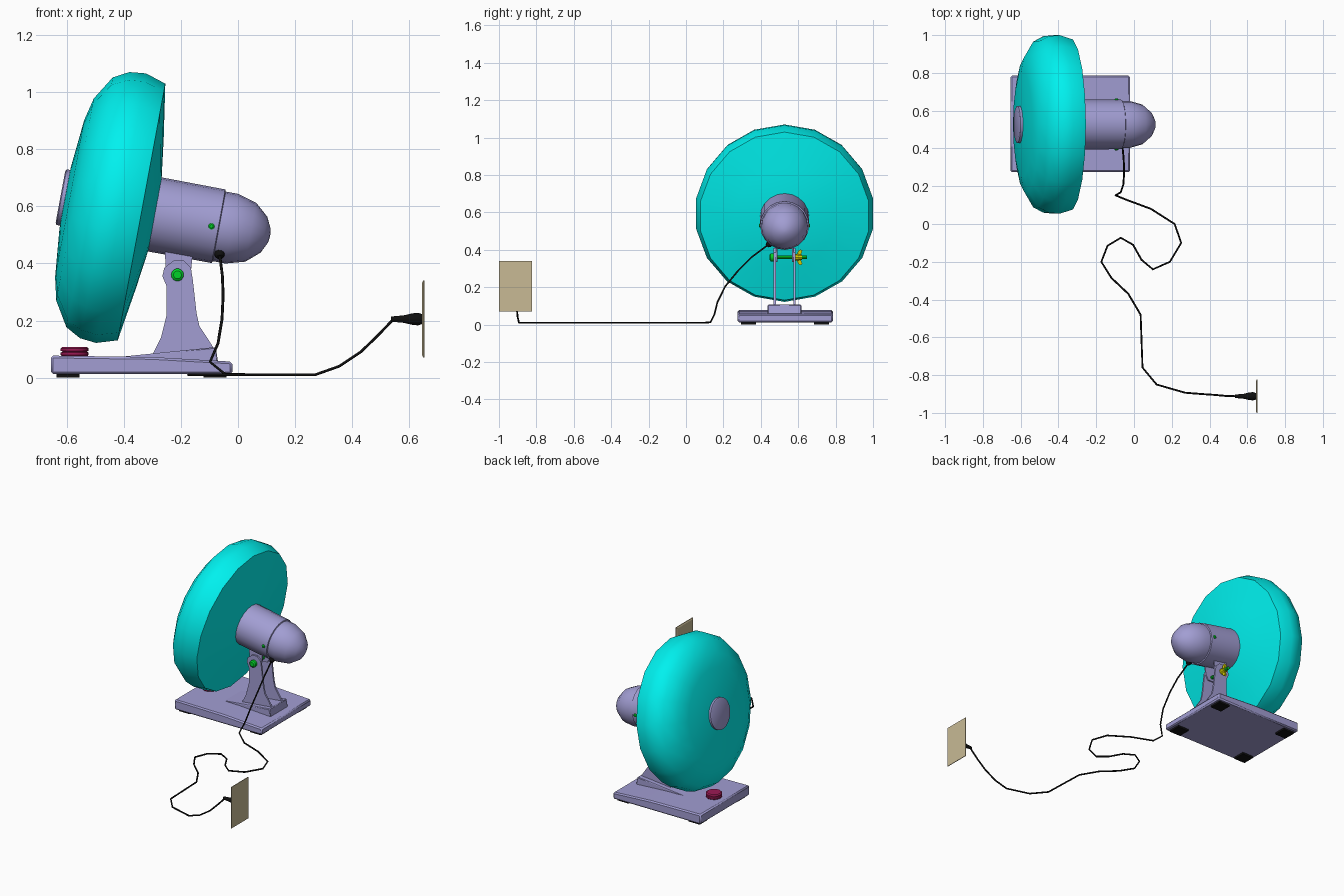
import bpy, bmesh
from math import cos, sin, pi, radians
from mathutils import Matrix, Vector

if "Cube" in bpy.data.objects:
    bpy.data.objects.remove(bpy.data.objects["Cube"])

def material(name, r, g, b):
    m = bpy.data.materials.new(name)
    m.diffuse_color = (r, g, b, 1)
    m.use_nodes = True
    m.node_tree.nodes["Principled BSDF"].inputs["Base Color"].default_value = m.diffuse_color
    return m

LILAC = material("lilac", 0.36, 0.34, 0.65)
CYAN = material("cyan", 0.0, 0.88, 0.86)
GREEN = material("green", 0.0, 0.65, 0.02)
YELLOW = material("yellow", 0.65, 0.62, 0.0)
RED = material("crimson", 0.33, 0.01, 0.09)
TAN = material("tan", 0.58, 0.49, 0.3)
BLACK = material("black", 0.005, 0.005, 0.005)

Y0 = 0.527  # fan centre line

def finish(name, bm, mat, angle=35, bevel=0):
    bmesh.ops.recalc_face_normals(bm, faces=bm.faces)
    for f in bm.faces:
        f.smooth = True
    me = bpy.data.meshes.new(name)
    bm.to_mesh(me)
    bm.free()
    me.set_sharp_from_angle(angle=radians(angle))
    me.materials.append(mat)
    ob = bpy.data.objects.new(name, me)
    bpy.context.collection.objects.link(ob)
    if bevel:
        mod = ob.modifiers.new("bevel", 'BEVEL')
        mod.width, mod.segments = bevel, 1
    return ob

def lathe(name, profile, sides, matrix, mat, angle=35):
    """Spin (radius, height) points about local z; ends are closed."""
    bm = bmesh.new()
    rings = [[bm.verts.new((r * cos(2 * pi * i / sides), r * sin(2 * pi * i / sides), h))
              for i in range(sides)] for r, h in profile]
    for a, b in zip(rings, rings[1:]):
        for i in range(sides):
            j = (i + 1) % sides
            bm.faces.new((a[i], a[j], b[j], b[i]))
    bm.faces.new(rings[0])
    bm.faces.new(rings[-1])
    bm.transform(matrix)
    return finish(name, bm, mat, angle)

def prism(name, pts, lo, hi, mat, axis='y', bevel=0):
    """Extrude an outline: (x, z) along y, (y, z) along x."""
    bm = bmesh.new()
    put = (lambda a, b, c: (a, c, b)) if axis == 'y' else (lambda a, b, c: (c, a, b))
    ends = [[bm.verts.new(put(a, b, c)) for a, b in pts] for c in (lo, hi)]
    for i in range(len(pts)):
        j = (i + 1) % len(pts)
        bm.faces.new((ends[0][i], ends[0][j], ends[1][j], ends[1][i]))
    for e in ends:
        bm.faces.new(e)
    return finish(name, bm, mat, bevel=bevel)

def rect(a0, a1, b0, b1):
    return [(a0, b0), (a1, b0), (a1, b1), (a0, b1)]

def along_y(x, y, z, sign=1):
    return Matrix.Translation((x, y, z)) @ Matrix.Rotation(-sign * pi / 2, 4, 'X')

# tilted head frame: local z runs backwards along the motor, local x is up
t = radians(10.5)
HEAD = Matrix(((sin(t), 0, cos(t), -0.445),
               (0, -1, 0, Y0),
               (cos(t), 0, -sin(t), 0.60),
               (0, 0, 0, 1)))

# blade cage
lathe("blade_cage", [(0.02, -0.165), (0.11, -0.163), (0.28, -0.147), (0.36, -0.128),
                     (0.445, -0.076), (0.474, -0.022), (0.48, 0.036), (0.457, 0.109),
                     (0.27, 0.138), (0.12, 0.158)], 18, HEAD, CYAN, 50)
lathe("cage_cap", [(0.099, -0.16), (0.099, -0.176), (0.09, -0.18)], 18, HEAD, LILAC)

# motor housing with stepped rear dome
lathe("motor_housing", [(0.132, 0.14), (0.131, 0.383), (0.124, 0.386), (0.124, 0.43),
                        (0.105, 0.498), (0.064, 0.545), (0.025, 0.564), (0.005, 0.567)],
      20, HEAD, LILAC, 40)

# small screws on both sides of the motor
for side, label in ((-1, "near"), (1, "far")):
    lathe("motor_screw_" + label, [(0.011, 0.115), (0.011, 0.133), (0.006, 0.137)], 10,
          along_y(-0.093, Y0, 0.53, side), GREEN)

# base, sloping down to the back
prism("base", [(-0.655, 0.012), (-0.02, 0.012), (-0.02, 0.056), (-0.30, 0.072),
               (-0.655, 0.077)], 0.275, 0.785, LILAC, bevel=0.008)
prism("stand_plinth", [(-0.44, 0.07), (-0.07, 0.055), (-0.078, 0.107)],
      Y0 - 0.09, Y0 + 0.09, LILAC, bevel=0.004)

# rubber feet
for i, x in enumerate((-0.635, -0.12)):
    for j, y in enumerate((0.295, 0.685)):
        prism(f"foot_{i}{j}", rect(x, x + 0.08, 0.0, 0.015), y, y + 0.08, BLACK)

# flared upright plates and the motor lugs held between them
plate = [(-0.30, 0.08), (-0.08, 0.095), (-0.108, 0.14), (-0.135, 0.18), (-0.145, 0.225),
         (-0.158, 0.34), (-0.165, 0.385), (-0.19, 0.41), (-0.225, 0.41), (-0.258, 0.385),
         (-0.265, 0.355), (-0.25, 0.32), (-0.25, 0.22), (-0.27, 0.14)]
lug = [(-0.235, 0.335), (-0.185, 0.335), (-0.165, 0.37), (-0.155, 0.47),
       (-0.258, 0.47), (-0.252, 0.37)]
for side, label in ((-1, "near"), (1, "far")):
    a, b, c = (Y0 + side * d for d in (0.058, 0.047, 0.039))
    prism("upright_" + label, plate, a, b, LILAC)
    prism("motor_lug_" + label, lug, b, c, LILAC)

# tilt bolt and wing nut
lathe("tilt_bolt_head", [(0.022, 0.0), (0.022, 0.018), (0.014, 0.024)], 14,
      along_y(-0.212, Y0 - 0.056, 0.36, -1), GREEN)
lathe("tilt_bolt", [(0.010, 0.0), (0.010, 0.18)], 10, along_y(-0.212, Y0 - 0.06, 0.36), GREEN)
lathe("wing_nut_hub", [(0.02, 0.0), (0.015, 0.035)], 10,
      along_y(-0.212, Y0 + 0.058, 0.36), YELLOW)
for s, label in ((1, "top"), (-1, "bottom")):
    prism("wing_nut_wing_" + label,
          [(0.59, 0.36 + s * 0.01), (0.612, 0.36 + s * 0.008), (0.622, 0.36 + s * 0.035),
           (0.612, 0.36 + s * 0.043), (0.6, 0.36 + s * 0.034)],
          -0.218, -0.206, YELLOW, axis='x')

# speed knob
lathe("speed_knob", [(0.04, 0.07), (0.049, 0.08), (0.049, 0.088), (0.042, 0.091),
                     (0.049, 0.094), (0.049, 0.102), (0.042, 0.108)], 14,
      Matrix.Translation((-0.572, Y0, 0)), RED)

# power cord
path = [(-0.065, 0.45, 0.435), (-0.055, 0.35, 0.36), (-0.052, 0.28, 0.29), (-0.056, 0.21, 0.205),
        (-0.07, 0.168, 0.12), (-0.098, 0.152, 0.055), (-0.045, 0.13, 0.012)]
path += [(x, y, 0.01) for x, y in (
    (0.09, 0.08), (0.215, 0.0), (0.25, -0.1), (0.19, -0.2), (0.1, -0.24), (0.04, -0.19),
    (-0.005, -0.11), (-0.07, -0.073), (-0.14, -0.115), (-0.173, -0.2), (-0.12, -0.285),
    (-0.03, -0.37), (0.035, -0.48), (0.045, -0.76), (0.12, -0.85), (0.27, -0.893))]
path += [(0.355, -0.9, 0.04), (0.43, -0.905, 0.09), (0.485, -0.91, 0.143), (0.545, -0.912, 0.205)]
curve = bpy.data.curves.new("power_cord", 'CURVE')
curve.dimensions = '3D'
curve.bevel_depth, curve.bevel_resolution = 0.005, 1
spline = curve.splines.new('POLY')
spline.points.add(len(path) - 1)
for p, co in zip(spline.points, path):
    p.co = (*co, 1)
curve.materials.append(BLACK)
bpy.context.collection.objects.link(bpy.data.objects.new("power_cord", curve))

# cord grommet under the motor, aimed along the cord
aim = (Vector(path[1]) - Vector(path[0])).to_track_quat('Z', 'Y').to_matrix().to_4x4()
lathe("cord_grommet", [(0.018, -0.02), (0.018, 0.008), (0.011, 0.022)], 10,
      Matrix.Translation(path[0]) @ aim, BLACK)

# plug and wall plate
TO_WALL = Matrix.Translation((0, -0.912, 0.205)) @ Matrix.Rotation(pi / 2, 4, 'Y')
lathe("plug", [(0.009, 0.535), (0.013, 0.58), (0.02, 0.61), (0.022, 0.63), (0.017, 0.647)],
      12, TO_WALL, BLACK)
bm = bmesh.new()
loops = [[bm.verts.new((x, -0.912 + sy * (0.0875 - d), 0.205 + sz * (0.135 - d)))
          for sy, sz in ((-1, -1), (1, -1), (1, 1), (-1, 1))]
         for x, d in ((0.645, 0.008), (0.649, 0.0), (0.653, 0.0))]
for a, b in zip(loops, loops[1:]):
    for i in range(4):
        bm.faces.new((a[i], a[(i + 1) % 4], b[(i + 1) % 4], b[i]))
bm.faces.new(loops[0])
bm.faces.new(loops[-1])
finish("wall_plate", bm, TAN, 20)
